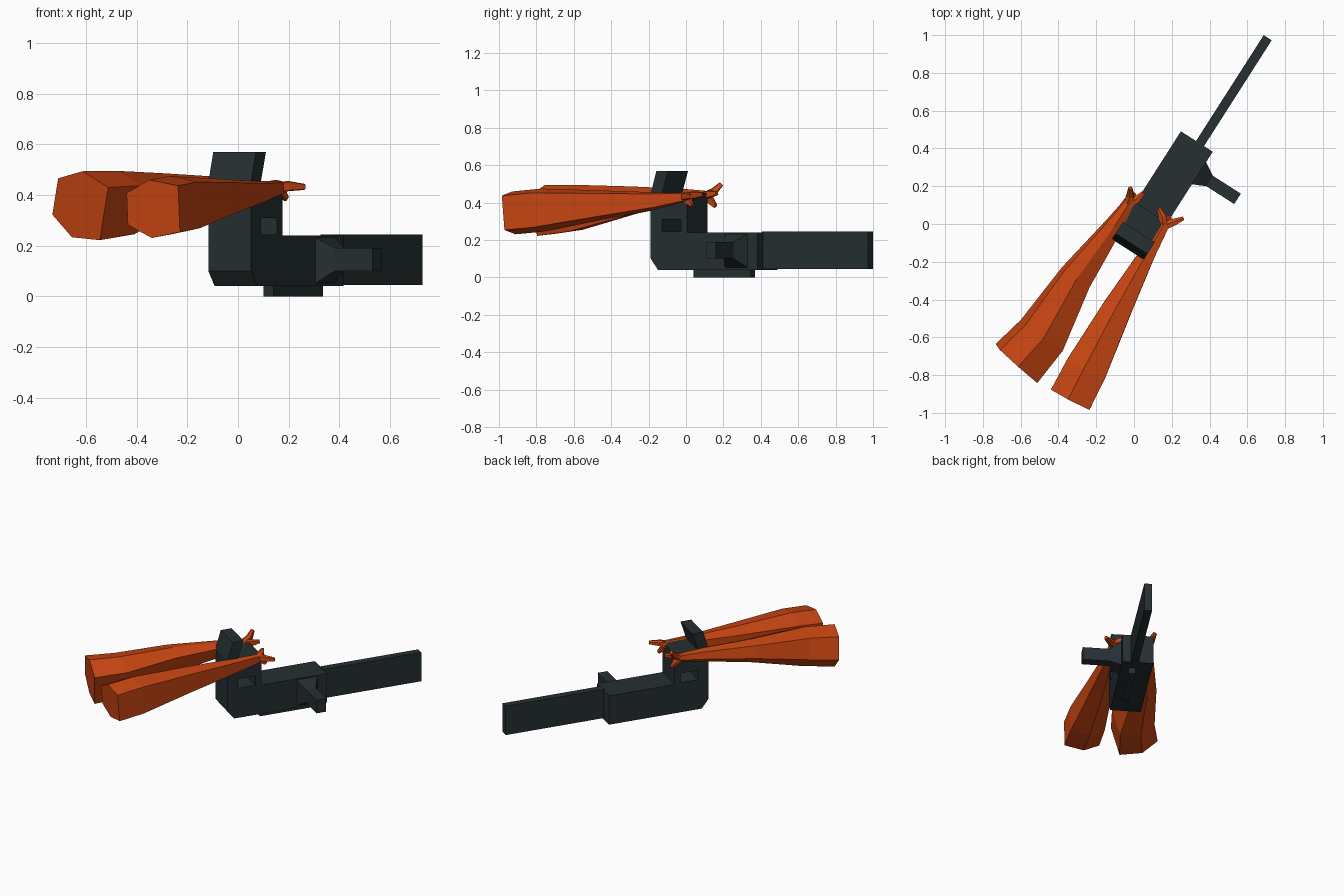
import bpy, bmesh, math
from mathutils import Vector, Matrix

if "Cube" in bpy.data.objects:
    bpy.data.objects.remove(bpy.data.objects["Cube"])

ANG = math.radians(57.4)
D = Vector((math.cos(ANG), math.sin(ANG), 0))    # along the saw
R = Vector((math.sin(ANG), -math.cos(ANG), 0))   # to the saw's right side
UP = Vector((0, 0, 1))


def material(name, rgb):
    m = bpy.data.materials.new(name)
    m.diffuse_color = (*rgb, 1)
    m.use_nodes = True
    m.node_tree.nodes["Principled BSDF"].inputs["Base Color"].default_value = m.diffuse_color
    return m


DARK = material("dark_metal", (0.019, 0.029, 0.032))
ORANGE = material("orange_sleeve", (0.58, 0.06, 0.006))


def P(u, v, z):
    return D * u + R * v + UP * z


def loft(name, rings, mat):
    """Skin a list of equal-length point rings, capped at both ends."""
    bm = bmesh.new()
    vs = [[bm.verts.new(p) for p in ring] for ring in rings]
    n = len(vs[0])
    for a, b in zip(vs, vs[1:]):
        for i in range(n):
            bm.faces.new((a[i], a[(i + 1) % n], b[(i + 1) % n], b[i]))
    bm.faces.new(vs[0])
    bm.faces.new(vs[-1])
    bmesh.ops.recalc_face_normals(bm, faces=bm.faces)
    me = bpy.data.meshes.new(name)
    bm.to_mesh(me)
    bm.free()
    me.materials.append(mat)
    ob = bpy.data.objects.new(name, me)
    bpy.context.collection.objects.link(ob)
    return ob


def plate(name, profile, v0, v1):
    """Side profile (u, z) extruded across the saw."""
    return loft(name, [[P(u, v, z) for u, z in profile] for v in (v0, v1)], DARK)


def rect(u0, u1, z0, z1):
    return [(u0, z0), (u1, z0), (u1, z1), (u0, z1)]


# Saw housing with leaning rear guard and grip opening
housing = plate("housing", [(-.131, .10), (-.085, .04), (.547, .04), (.547, .24),
                            (.10, .24), (.10, .45), (-.06, .45), (-.022, .57),
                            (-.095, .57), (-.131, .45)], -.055, .145)
cutter = plate("grip_cutter", rect(-.06, .06, .245, .31), -.2, .3)
cutter.hide_render = True
mod = housing.modifiers.new("grip_opening", 'BOOLEAN')
mod.operation, mod.solver, mod.object = 'DIFFERENCE', 'EXACT', cutter
bpy.context.view_layer.objects.active = housing
bpy.ops.object.modifier_apply(modifier=mod.name)
bpy.data.objects.remove(cutter)

# Guide bar and lower fin
plate("guide_bar", rect(.54, 1.212, .045, .245), .04, .09)
plate("lower_fin", rect(.11, .47, 0, .05), .05, .097)

# Side handle: flared base, narrow grip
loft("side_handle", [[P(u, v, z) for u, z in rect(*r)] for v, r in (
    (.14, (.34, .485, .05, .235)), (.215, (.375, .44, .1, .19)),
    (.39, (.375, .44, .1, .19)))], DARK)

SECTION = [(-1, -.55), (-1, .55), (-.1, 1), (1, .8), (1, -.8), (-.1, -1)]


def limb(name, stations, roll=0.0):
    """Hexagonal tube through stations (x, y, z, half width, half height)."""
    pts = [Vector(s[:3]) for s in stations]
    rings = []
    for i, s in enumerate(stations):
        t = (pts[min(i + 1, len(pts) - 1)] - pts[max(i - 1, 0)]).normalized()
        side = t.cross(UP).normalized()
        up = side.cross(t)
        rot = Matrix.Rotation(roll, 3, t)
        rings.append([pts[i] + rot @ (side * a * s[3] + up * b * s[4])
                      for a, b in SECTION])
    return loft(name, rings, ORANGE)


def fingers(side, palm, tips):
    for i, (knuckle, tip) in enumerate(tips):
        limb(f"{side}_finger_{i + 1}", [(*palm, .022, .022), (*knuckle, .02, .02),
                                        (*tip, .01, .012)])


# Right arm and hand
limb("right_arm", [(-.335, -.925, .345, .115, .115), (-.255, -.77, .36, .112, .115),
                   (-.09, -.45, .387, .078, .078), (.07, -.16, .41, .042, .045),
                   (.14, -.04, .425, .03, .03), (.165, .005, .43, .026, .024)])
fingers("right", (.155, -.01, .43), [((.2, .005, .435), (.262, .03, .432)),
                                     ((.15, .04, .44), (.13, .085, .445)),
                                     ((.165, .015, .41), (.19, .035, .385))])

# Left arm and hand
limb("left_arm", [(-.625, -.735, .36, .132, .135), (-.49, -.585, .372, .12, .125),
                  (-.31, -.28, .412, .08, .075), (-.11, -.01, .432, .044, .042),
                  (-.05, .08, .436, .03, .03), (-.025, .12, .438, .026, .024)],
     math.radians(15))
fingers("left", (-.035, .105, .438), [((-.02, .15, .46), (-.02, .19, .5)),
                                      ((.015, .13, .445), (.05, .165, .45)),
                                      ((-.015, .135, .41), (0, .158, .38))])
